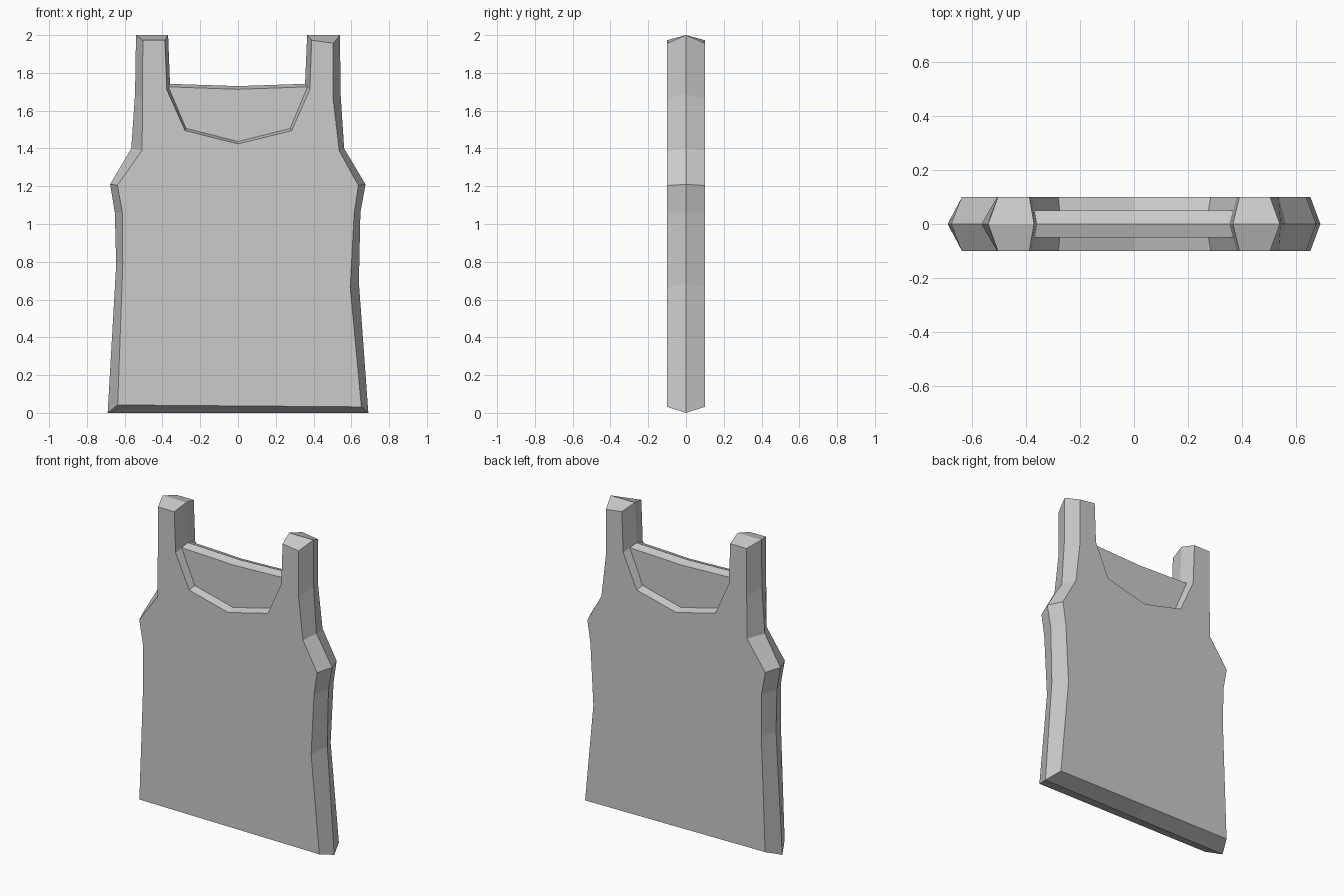
import bpy, bmesh

if "Cube" in bpy.data.objects:
    bpy.data.objects.remove(bpy.data.objects["Cube"])

# Outline from left neck corner, over the strap, round the hem, to right neck corner:
# (front face x, z, centre seam x, z)
outline = [
    (-.377, 1.71, -.36, 1.742), (-.387, 1.973, -.37, 2), (-.504, 1.973, -.54, 2),
    (-.505, 1.66, -.545, 1.69), (-.508, 1.39, -.565, 1.40), (-.638, 1.206, -.677, 1.21),
    (-.612, 1.06, -.652, 1.06), (-.61, .785, -.645, .785), (-.637, .042, -.69, 0),
    (0, .037, 0, 0),
    (.653, .032, .69, 0), (.594, .663, .64, .69), (.615, 1.06, .648, 1.06),
    (.637, 1.204, .675, 1.21), (.536, 1.387, .562, 1.40), (.504, 1.66, .543, 1.69),
    (.504, 1.957, .54, 2), (.39, 1.973, .366, 2), (.38, 1.71, .355, 1.742)]

# Scoop neck, left to right: (front face x, z, recessed panel x, z)
scoop = [(-.28, 1.494, -.275, 1.506), (0, 1.424, 0, 1.437), (.284, 1.494, .276, 1.506)]

FRONT, PANEL = -.1, -.05
bm = bmesh.new()


def pt(x, y, z):
    return bm.verts.new((x, y, z))


face = [pt(a, FRONT, b) for a, b, _, _ in outline]
seam = [pt(c, 0, d) for _, _, c, d in outline]
lip = [pt(a, FRONT, b) for a, b, _, _ in scoop]
panel = [pt(c, PANEL, d) for _, _, c, d in scoop]
corner = [(face[i].co + seam[i].co) / 2 for i in (0, -1)]
left, right = [pt(*c) for c in corner]
top_panel = pt(0, PANEL, 1.713)
top_seam = pt(0, 0, 1.73)

# Front cloth face
bm.faces.new(face + lip[::-1])

# Sloped edges, with the strap inner sides meeting the neck panel
last = len(face) - 2
for i in range(last + 1):
    loop = [face[i], face[i + 1], seam[i + 1], seam[i]]
    if i == 0:
        loop.append(left)
    elif i == last:
        loop.insert(2, right)
    bm.faces.new(loop)

# Scoop wall
rim = [face[0]] + lip + [face[-1]]
inner = [left] + panel + [right]
for i in range(len(rim) - 1):
    bm.faces.new((rim[i], rim[i + 1], inner[i + 1], inner[i]))

# Recessed neck panel and its top edge
bm.faces.new(inner + [top_panel])
bm.faces.new((left, top_panel, top_seam, seam[0]))
bm.faces.new((top_panel, right, seam[-1], top_seam))

bmesh.ops.recalc_face_normals(bm, faces=bm.faces)
bm.normal_update()
# Make sure the front cloth face looks towards -y
bm.faces.ensure_lookup_table()
if bm.faces[0].normal.y > 0:
    bmesh.ops.reverse_faces(bm, faces=bm.faces)

mesh = bpy.data.meshes.new("tank_top")
bm.to_mesh(mesh)
bm.free()
shirt = bpy.data.objects.new("tank_top", mesh)
bpy.context.collection.objects.link(shirt)

# Back half
mirror = shirt.modifiers.new("back_half", 'MIRROR')
mirror.use_axis = (False, True, False)
mirror.use_mirror_merge = True
